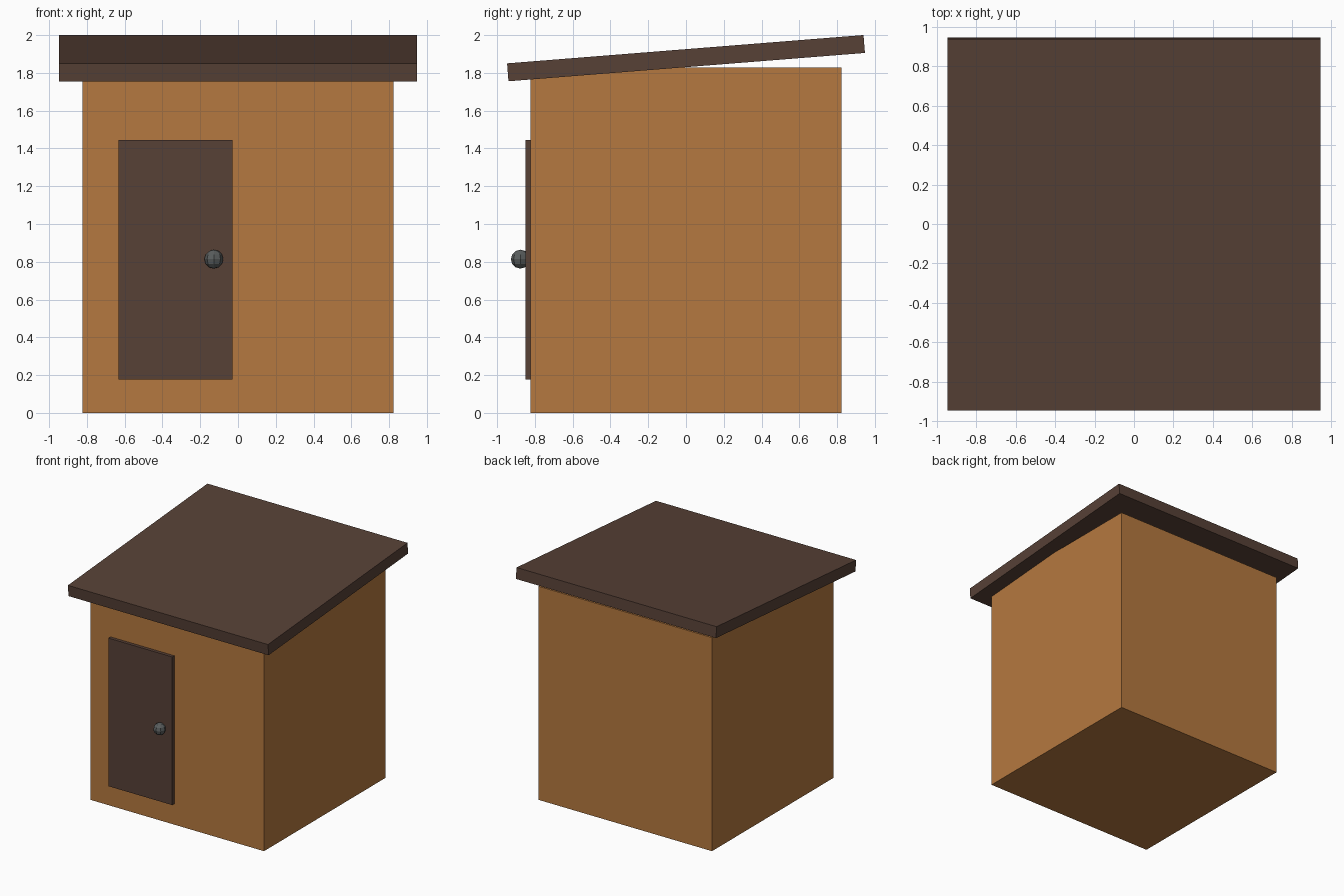
import bpy
import math

if "Cube" in bpy.data.objects:
    bpy.data.objects.remove(bpy.data.objects["Cube"])


def material(name, color):
    mat = bpy.data.materials.new(name)
    mat.diffuse_color = (*color, 1.0)
    mat.use_nodes = True
    mat.node_tree.nodes["Principled BSDF"].inputs["Base Color"].default_value = mat.diffuse_color
    return mat


wood = material("warm_wood", (0.46, 0.19, 0.05))
dark = material("dark_wood", (0.095, 0.052, 0.037))
metal = material("metal", (0.1, 0.11, 0.11))


def box(name, center, size, mat, tilt=0.0):
    bpy.ops.mesh.primitive_cube_add(size=1, location=center)
    obj = bpy.context.object
    obj.name = name
    obj.scale = size
    obj.rotation_euler.x = tilt
    obj.data.materials.append(mat)
    return obj


# Shed walls: a flat-topped block, leaving a wedge gap under the raised back of the roof
box("walls", (0, 0, 0.914), (1.644, 1.644, 1.828), wood)

# Slanted roof slab, rising toward the back
box("roof", (0, 0, 1.878), (1.895, 1.893, 0.095), dark, math.radians(4.54))

# Door set into the front wall
box("door", (-0.33, -0.822, 0.812), (0.604, 0.056, 1.268), dark)

# Faceted round door knob
bpy.ops.mesh.primitive_uv_sphere_add(segments=8, ring_count=6, radius=0.05,
                                     location=(-0.128, -0.877, 0.814))
knob = bpy.context.object
knob.name = "door_knob"
knob.data.materials.append(metal)
